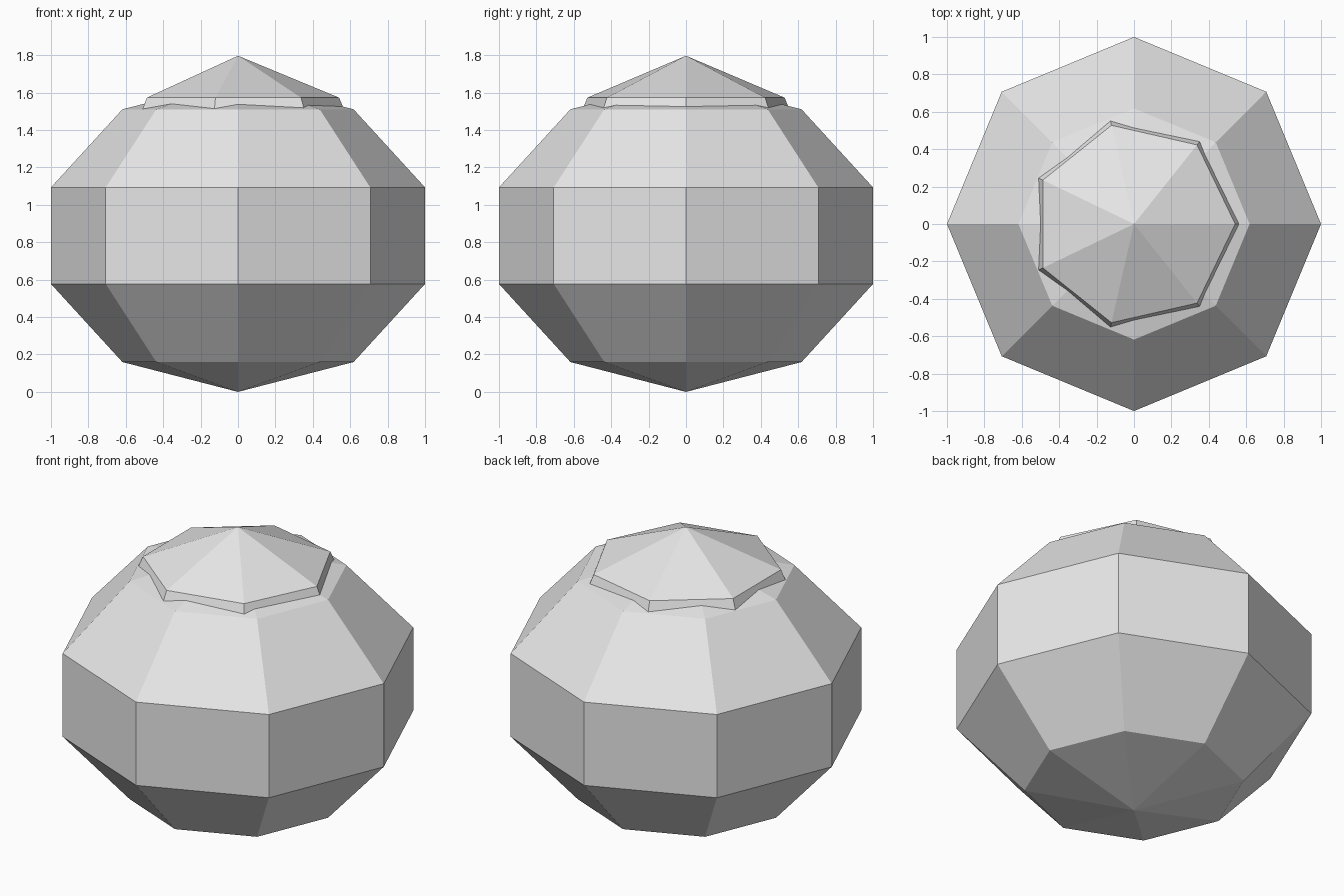
import bpy
import bmesh
from math import cos, sin, pi, tau

default = bpy.data.objects.get("Cube")
if default:
    bpy.data.objects.remove(default, do_unlink=True)

grey = bpy.data.materials.new("plain_grey")
grey.use_nodes = True
grey.diffuse_color = (0.8, 0.8, 0.8, 1)
grey.node_tree.nodes["Principled BSDF"].inputs["Base Color"].default_value = (0.8, 0.8, 0.8, 1)


def faceted_ball(name, sides, bands, radius, half_height, centre_z):
    """Flat-shaded ball with poles up and down and a corner on +x."""
    bm = bmesh.new()
    top = bm.verts.new((0, 0, centre_z + half_height))
    bottom = bm.verts.new((0, 0, centre_z - half_height))
    rings = []
    for b in range(1, bands):
        polar = pi * b / bands
        r, z = radius * sin(polar), centre_z + half_height * cos(polar)
        rings.append([bm.verts.new((r * cos(tau * s / sides), r * sin(tau * s / sides), z))
                      for s in range(sides)])
    for s in range(sides):
        n = (s + 1) % sides
        bm.faces.new((top, rings[0][s], rings[0][n]))
        bm.faces.new((bottom, rings[-1][n], rings[-1][s]))
        for upper, lower in zip(rings, rings[1:]):
            bm.faces.new((upper[s], lower[s], lower[n], upper[n]))
    bmesh.ops.recalc_face_normals(bm, faces=bm.faces)
    mesh = bpy.data.meshes.new(name)
    bm.to_mesh(mesh)
    bm.free()
    mesh.materials.append(grey)
    obj = bpy.data.objects.new(name, mesh)
    bpy.context.collection.objects.link(obj)
    return obj


# Eight-sided body
faceted_ball("body", 8, 5, 1 / sin(0.4 * pi), 0.835, 0.835)

# Seven-sided cap, sunk into the body so only its top and rim show
faceted_ball("cap", 7, 4, 0.765, 0.765, 1.797 - 0.765)
